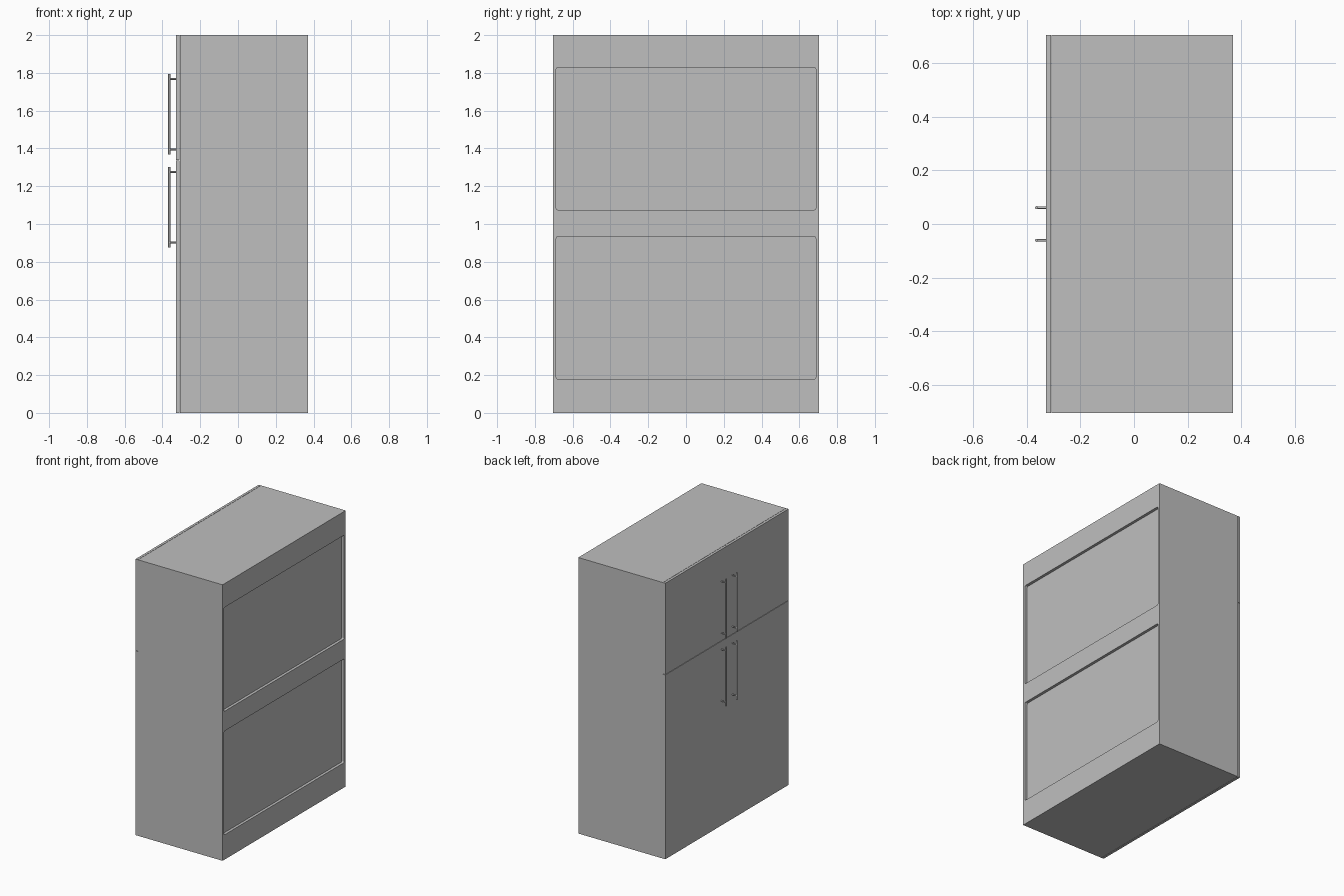
import bpy, bmesh, math
from mathutils import Vector

if "Cube" in bpy.data.objects:
    bpy.data.objects.remove(bpy.data.objects["Cube"], do_unlink=True)


def material(name, value):
    m = bpy.data.materials.new(name)
    m.use_nodes = True
    colour = (value, value, value, 1)
    m.diffuse_color = colour
    m.node_tree.nodes["Principled BSDF"].inputs["Base Color"].default_value = colour
    return m


grey = material("light grey", 0.52)


def finish(name, bm):
    mesh = bpy.data.meshes.new(name)
    bm.to_mesh(mesh)
    bm.free()
    mesh.materials.append(grey)
    ob = bpy.data.objects.new(name, mesh)
    bpy.context.collection.objects.link(ob)
    return ob


def box(name, lo, hi, corner=0):
    lo, hi = Vector(lo), Vector(hi)
    bm = bmesh.new()
    bmesh.ops.create_cube(bm, size=1)
    for v in bm.verts:
        v.co = (lo + hi) / 2 + v.co * (hi - lo)
    if corner:  # round only the edges running along x
        edges = [e for e in bm.edges if abs(e.verts[0].co.x - e.verts[1].co.x) > 1e-4]
        bmesh.ops.bevel(bm, geom=edges, offset=corner, segments=4, profile=0.5, affect='EDGES')
    return finish(name, bm)


def rod(name, a, b, radius):
    a, b = Vector(a), Vector(b)
    bm = bmesh.new()
    bmesh.ops.create_cone(bm, cap_ends=True, segments=16, radius1=radius,
                          radius2=radius, depth=(b - a).length)
    ob = finish(name, bm)
    ob.location = (a + b) / 2
    ob.rotation_euler = (b - a).to_track_quat('Z', 'Y').to_euler()
    bpy.context.view_layer.objects.active = ob
    ob.select_set(True)
    bpy.ops.object.shade_smooth_by_angle(angle=math.radians(40))
    ob.select_set(False)
    return ob


half, back, body_x, door_x = 0.705, 0.37, -0.308, -0.328
seam, gap = 1.337, 0.0015

# Cabinet body with two shallow recessed panels
body = box("cabinet_body", (body_x, -half, 0), (back, half, 2))
for name, low, high in (("lower", 0.18, 0.932), ("upper", 1.075, 1.828)):
    cutter = box(name + "_recess_cutter", (back - 0.02, -0.687, low),
                 (back + 0.05, 0.687, high), 0.008)
    cutter.hide_render = True
    cutter.hide_set(True)
    cut = body.modifiers.new(name + "_recess", 'BOOLEAN')
    cut.object = cutter
    cut.solver = 'EXACT'

# Four doors, each with a bar handle on two posts
for row, low, high, h_low, h_high in (("lower", 0, seam - gap, 0.875, 1.302),
                                      ("upper", seam + gap, 2, 1.367, 1.795)):
    for side, s in (("near", -1), ("far", 1)):
        tag = row + "_" + side
        y0, y1 = sorted((s * gap / 2, s * half))
        box(tag + "_door", (door_x, y0, low), (body_x - 0.002, y1, high))
        y = s * 0.061
        rod(tag + "_handle_bar", (-0.364, y, h_low), (-0.364, y, h_high), 0.006)
        for end, z in (("bottom", h_low + 0.027), ("top", h_high - 0.027)):
            rod(tag + "_handle_post_" + end, (door_x + 0.002, y, z), (-0.364, y, z), 0.0045)
